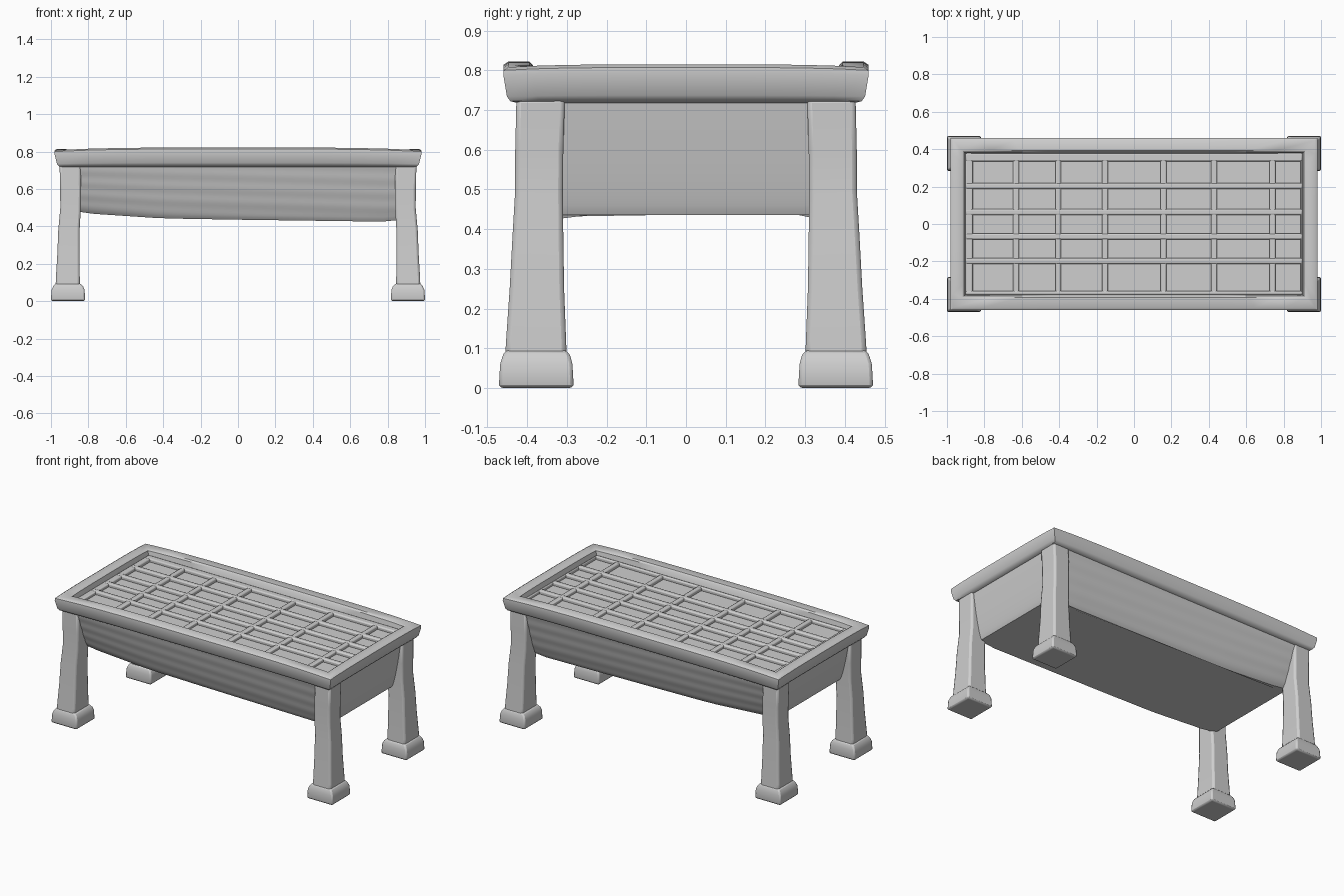
import bpy, bmesh, math

if "Cube" in bpy.data.objects:
    bpy.data.objects.remove(bpy.data.objects["Cube"])

stone = bpy.data.materials.new("plain grey")
stone.diffuse_color = (0.62, 0.62, 0.62, 1)
stone.use_nodes = True
stone.node_tree.nodes["Principled BSDF"].inputs["Base Color"].default_value = stone.diffuse_color


def finish(name, bm, bevel=0.0, angle=35):
    bmesh.ops.recalc_face_normals(bm, faces=bm.faces)
    mesh = bpy.data.meshes.new(name)
    bm.to_mesh(mesh)
    bm.free()
    obj = bpy.data.objects.new(name, mesh)
    bpy.context.collection.objects.link(obj)
    mesh.materials.append(stone)
    if bevel:
        mod = obj.modifiers.new("soft edges", 'BEVEL')
        mod.width = bevel
        mod.segments = 2
        mod.limit_method = 'ANGLE'
        mod.angle_limit = math.radians(40)
    bpy.context.view_layer.objects.active = obj
    obj.select_set(True)
    bpy.ops.object.shade_smooth_by_angle(angle=math.radians(angle))
    obj.select_set(False)
    return obj


def loft(bm, rings):
    loops = [[bm.verts.new(p) for p in ring] for ring in rings]
    n = len(loops[0])
    for a, b in zip(loops, loops[1:]):
        for i in range(n):
            bm.faces.new((a[i], a[(i + 1) % n], b[(i + 1) % n], b[i]))
    bm.faces.new(loops[0])
    bm.faces.new(loops[-1])


def rect(x0, x1, y0, y1, z):
    return [(x0, y0, z), (x1, y0, z), (x1, y1, z), (x0, y1, z)]


def box(bm, x0, x1, y0, y1, z0, z1):
    loft(bm, [rect(x0, x1, y0, y1, z0), rect(x0, x1, y0, y1, z1)])


def divided_rect(hx, hy, z, crown=0.0, steps=12):
    """Rectangle with divided sides, crowned towards the middle of each side."""
    corners = [(-hx, -hy), (hx, -hy), (hx, hy), (-hx, hy)]
    pts = []
    for k in range(4):
        (ax, ay), (bx, by) = corners[k], corners[(k + 1) % 4]
        for i in range(steps):
            t = i / steps
            x, y = ax + (bx - ax) * t, ay + (by - ay) * t
            lift = crown * (1 - (x / hx) ** 4 * (0.5 + 0.5 * (y / hy) ** 4))
            pts.append((x, y, z + lift))
    return pts


# Table top: chamfered underside, flared edge, crowned rim and sunken tray
bm = bmesh.new()
loft(bm, [divided_rect(hx, hy, z, c) for hx, hy, z, c in [
    (0.94, 0.425, 0.718, 0), (0.958, 0.442, 0.722, 0.006), (0.968, 0.451, 0.734, 0.006),
    (0.981, 0.460, 0.788, 0.010), (0.980, 0.459, 0.800, 0.014), (0.967, 0.447, 0.808, 0.014),
    (0.920, 0.394, 0.808, 0.014), (0.909, 0.385, 0.803, 0.010),
    (0.898, 0.375, 0.761, 0)]])
finish("table_top", bm)

# Low lattice in the tray, with a wider border
bm = bmesh.new()
for x in (-0.63, -0.405, -0.155, 0.157, 0.428, 0.74):
    box(bm, x - 0.016, x + 0.016, -0.379, 0.379, 0.755, 0.780)
box(bm, -0.902, -0.862, -0.378, 0.378, 0.755, 0.780)
box(bm, 0.890, 0.902, -0.378, 0.378, 0.755, 0.780)
finish("lattice_cross_bars", bm, 0.008)
bm = bmesh.new()
for y in (-0.198, -0.067, 0.063, 0.203):
    box(bm, -0.901, 0.901, y - 0.016, y + 0.016, 0.755, 0.782)
box(bm, -0.901, 0.901, 0.335, 0.379, 0.755, 0.782)
box(bm, -0.901, 0.901, -0.379, -0.357, 0.755, 0.782)
finish("lattice_long_bars", bm, 0.008)


# Deep apron body: sides flare out up to the rim, with a gentle ripple,
# and the bottom rises towards one end
def bottom_height(x):
    pts = [(-1.0, 0.485), (-0.865, 0.482), (-0.80, 0.470), (-0.4, 0.443), (0.0, 0.436),
           (0.80, 0.425), (0.865, 0.436), (1.0, 0.440)]
    for (xa, za), (xb, zb) in zip(pts, pts[1:]):
        if xa <= x <= xb:
            return za + (zb - za) * (x - xa) / (xb - xa)


bm = bmesh.new()
rings = []
for i in range(25):
    t = i / 24
    flare = t ** 0.75
    hx, hy = 0.878 + 0.064 * flare, 0.322 + 0.104 * flare
    ring = []
    for x, y, z in divided_rect(hx, hy, 0, steps=16):
        zb = bottom_height(x * 0.865 / hx)
        ripple = 0.001 * math.sin(4 * math.tau * t + 2 * x) if abs(y) > hy - 1e-4 else 0
        ring.append((x, y + math.copysign(ripple, y * ripple), zb + (0.728 - zb) * t))
    rings.append(ring)
loft(bm, rings)
finish("apron_body", bm)

# Legs: inner x, outer x, inner y, outer y, height
leg_rings = [(0.845, 0.975, 0.300, 0.456, 0.07), (0.846, 0.974, 0.302, 0.453, 0.12),
             (0.847, 0.966, 0.307, 0.444, 0.25), (0.847, 0.961, 0.309, 0.437, 0.38),
             (0.840, 0.950, 0.310, 0.430, 0.50), (0.839, 0.951, 0.309, 0.430, 0.60),
             (0.842, 0.954, 0.305, 0.427, 0.73)]
foot_rings = [(0.822, 0.996, 0.286, 0.468, 0.0), (0.818, 1.0, 0.283, 0.471, 0.008),
              (0.820, 0.997, 0.286, 0.468, 0.06), (0.828, 0.988, 0.291, 0.462, 0.08),
              (0.842, 0.977, 0.300, 0.455, 0.095)]
for sx, xname in ((-1, "left"), (1, "right")):
    for sy, yname in ((-1, "front"), (1, "back")):
        for part, shape, bevel in (("leg", leg_rings, 0.012), ("foot", foot_rings, 0.008)):
            bm = bmesh.new()
            loft(bm, [rect(sx * a, sx * b, sy * c, sy * d, z) for a, b, c, d, z in shape])
            finish(f"{yname}_{xname}_{part}", bm, bevel, 30)
